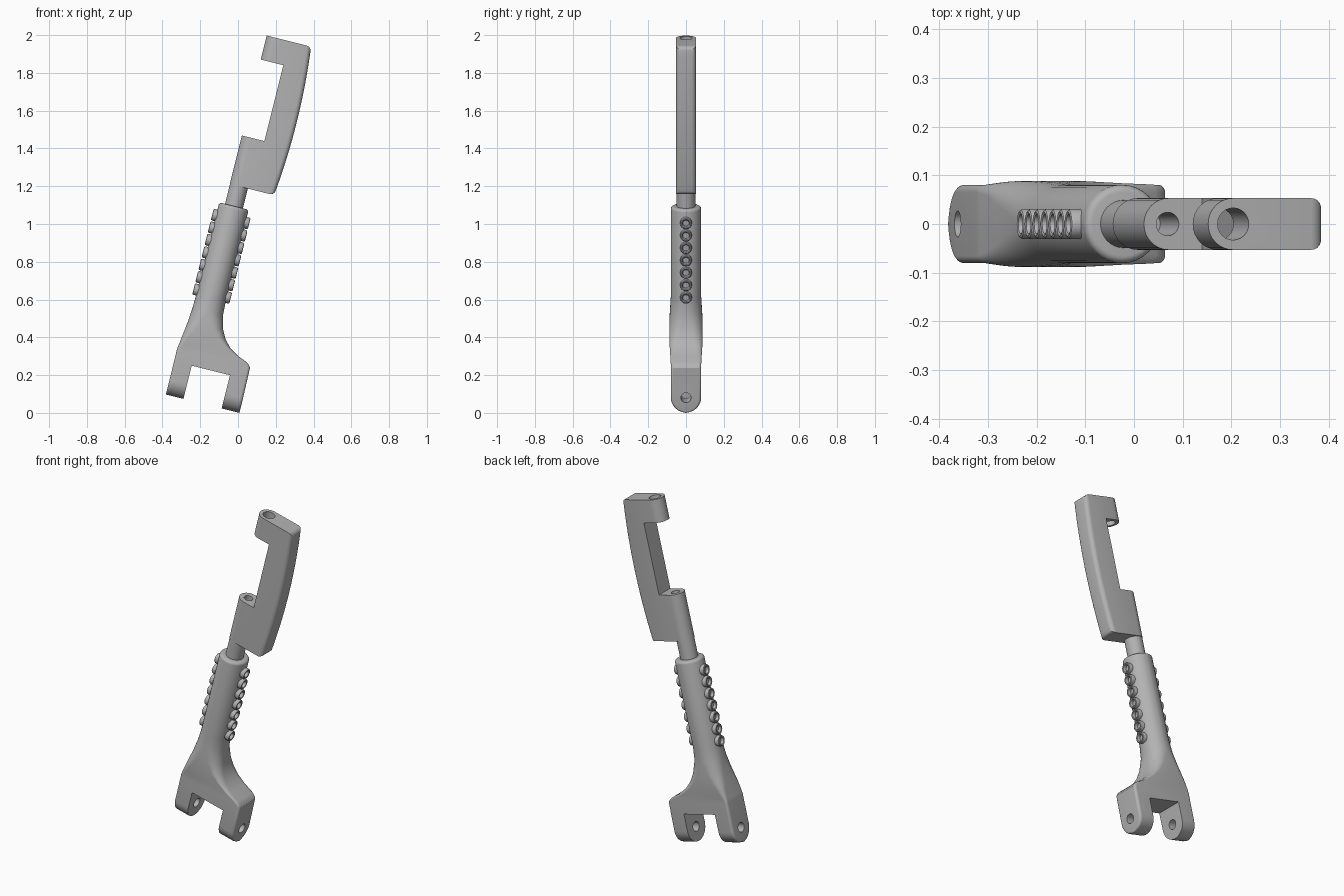
import bpy, bmesh, math
from mathutils import Vector

cube = bpy.data.objects.get("Cube")
if cube:
    bpy.data.objects.remove(cube, do_unlink=True)

TILT = math.radians(14)   # whole assembly leans toward +x
AXIS = -0.285             # x of the sleeve and rod axis before tilting

grey = bpy.data.materials.new("plain_grey")
grey.use_nodes = True
grey.diffuse_color = (0.45, 0.45, 0.45, 1)
grey.node_tree.nodes["Principled BSDF"].inputs["Base Color"].default_value = grey.diffuse_color


def finish(name, bm):
    """Turn a bmesh into a tilted object."""
    bmesh.ops.recalc_face_normals(bm, faces=bm.faces)
    mesh = bpy.data.meshes.new(name)
    bm.to_mesh(mesh)
    bm.free()
    mesh.materials.append(grey)
    ob = bpy.data.objects.new(name, mesh)
    bpy.context.collection.objects.link(ob)
    ob.rotation_euler.y = TILT
    ob.location.z = 0.002
    return ob


def activate(ob):
    bpy.ops.object.select_all(action='DESELECT')
    ob.select_set(True)
    bpy.context.view_layer.objects.active = ob


def smooth(ob):
    activate(ob)
    bpy.ops.object.shade_smooth_by_angle(angle=math.radians(32))


def skin(name, rings):
    """Bridge equal-length rings of points and cap both ends."""
    bm = bmesh.new()
    loops = [[bm.verts.new(p) for p in ring] for ring in rings]
    n = len(loops[0])
    for a, b in zip(loops, loops[1:]):
        for i in range(n):
            j = (i + 1) % n
            bm.faces.new((a[i], a[j], b[j], b[i]))
    bm.faces.new(loops[0])
    bm.faces.new(loops[-1])
    return finish(name, bm)


def lathe(name, centre, along, profile, n=24):
    """Rings of (distance, radius) around an x or z direction."""
    along = Vector(along)
    side = Vector((0, 1, 0))
    up = along.cross(side)
    rings = [[Vector(centre) + along * h + (side * math.cos(t) + up * math.sin(t)) * r
              for t in (math.tau * i / n for i in range(n))] for h, r in profile]
    return skin(name, rings)


def box(name, x0, x1, y, z0, z1):
    return skin(name, [[(x0, -y, z), (x1, -y, z), (x1, y, z), (x0, y, z)] for z in (z0, z1)])


def cut(ob, cutter):
    activate(ob)
    mod = ob.modifiers.new("cut", 'BOOLEAN')
    mod.operation = 'DIFFERENCE'
    mod.solver = 'EXACT'
    mod.object = cutter
    bpy.context.view_layer.update()
    bpy.ops.object.modifier_apply(modifier=mod.name)
    bpy.data.objects.remove(cutter, do_unlink=True)


def rounded_section(z, x0, x1, b, q):
    """Rounded rectangle at height z, half depth b, corner radius q."""
    a, m = (x1 - x0) / 2, (x0 + x1) / 2
    q = min(q, a, b)
    pts = []
    for k, (sx, sy) in enumerate(((1, 1), (-1, 1), (-1, -1), (1, -1))):
        for i in range(9):
            t = (k + i / 8) * math.pi / 2
            # tiny inset keeps neighbouring corners apart
            pts.append((m + sx * (a - q + 0.0005) + q * math.cos(t),
                        sy * (b - q + 0.0005) + q * math.sin(t), z))
    return pts


# Forked body: rounded fork feet, flare, then round sleeve with soft rim
sections = []
for i in range(10):
    t = math.radians(4 + 86 * i / 9)
    sections.append((0.08 - 0.08 * math.cos(t), -0.393, 0.007, 0.08 * math.sin(t), 0.015))
sections += [
    (0.245, -0.394, 0.004, 0.080, 0.015),
    (0.258, -0.393, -0.005, 0.080, 0.016),
    (0.270, -0.391, -0.022, 0.081, 0.018),
    (0.291, -0.388, -0.073, 0.083, 0.024),
    (0.323, -0.384, -0.124, 0.086, 0.034),
    (0.360, -0.379, -0.158, 0.088, 0.048),
    (0.407, -0.373, -0.183, 0.088, 0.062),
    (0.482, -0.367, -0.202, 0.085, 0.078),
    (0.560, -0.365, -0.206, 0.080, 0.080),
]
for i in range(5):
    t = i * math.pi / 8
    r = 0.065 + 0.015 * math.cos(t)
    sections.append((1.040 + 0.015 * math.sin(t), AXIS - r, AXIS + r, r, r))
body = skin("forked_sleeve", [rounded_section(*s) for s in sections])
cut(body, box("slot_cutter", -0.298, -0.089, 0.2, -0.1, 0.181))
cut(body, lathe("pin_cutter", (0, 0, 0.082), (1, 0, 0), [(-0.5, 0.027), (0.1, 0.027)]))
smooth(body)

# Two rows of hollow studs along the sleeve
STUD = [(0.060, 0.031), (0.094, 0.031), (0.099, 0.029), (0.101, 0.025),
        (0.099, 0.020), (0.094, 0.017), (0.082, 0.017)]
for side, label in ((1, "left"), (-1, "right")):
    for i in range(7):
        smooth(lathe(f"{label}_stud_{i + 1}", (AXIS, 0, 0.578 + 0.0677 * i), (side, 0, 0), STUD))

# Rod sliding out of the sleeve
smooth(lathe("rod", (AXIS, 0, 0), (0, 0, 1), [(1.0, 0.049), (1.2, 0.049)], 32))

# Hooked handle: flat profile, rounded tips and bowed rounded back
HALF, TIP, TOP, BOTTOM = 0.053, -0.335, 1.973, 1.163
outline = [(TIP, BOTTOM), (TIP, 1.428), (-0.212, 1.428), (-0.212, 1.842), (TIP, 1.842), (TIP, TOP)]
for i in range(17):
    z = TOP + (BOTTOM - TOP) * i / 16
    outline.append((-0.070 - 0.023 * ((z - 1.568) / 0.405) ** 2, z))
bm = bmesh.new()
front = bm.faces.new([bm.verts.new((x, -HALF, z)) for x, z in outline])
new = bmesh.ops.extrude_face_region(bm, geom=[front])["geom"]
bmesh.ops.translate(bm, vec=(0, 2 * HALF, 0), verts=[v for v in new if isinstance(v, bmesh.types.BMVert)])
bmesh.ops.recalc_face_normals(bm, faces=bm.faces)


def bevel_where(rule, size, segments):
    edges = [e for e in bm.edges if rule(*e.verts)]
    bmesh.ops.bevel(bm, geom=edges, offset=size, segments=segments, profile=0.5,
                    affect='EDGES', clamp_overlap=False)


def is_back(a, b):
    if min(a.co.x, b.co.x) < -0.12:
        return False
    along_y = abs(a.co.y - b.co.y) > HALF
    return not along_y or a.co.z > TOP - 0.01 or a.co.z < BOTTOM + 0.01


bevel_where(is_back, 0.024, 5)
bevel_where(lambda a, b: max(a.co.x, b.co.x) < TIP + 0.001 and abs(a.co.y - b.co.y) < 0.001,
            HALF - 0.0005, 8)
handle = finish("hooked_handle", bm)
cut(handle, lathe("upper_hole_cutter", (AXIS + 0.003, 0, 0), (0, 0, 1), [(1.8, 0.033), (2.1, 0.033)]))
cut(handle, lathe("lower_hole_cutter", (AXIS, 0, 0), (0, 0, 1), [(1.27, 0.024), (1.5, 0.024)]))
smooth(handle)
